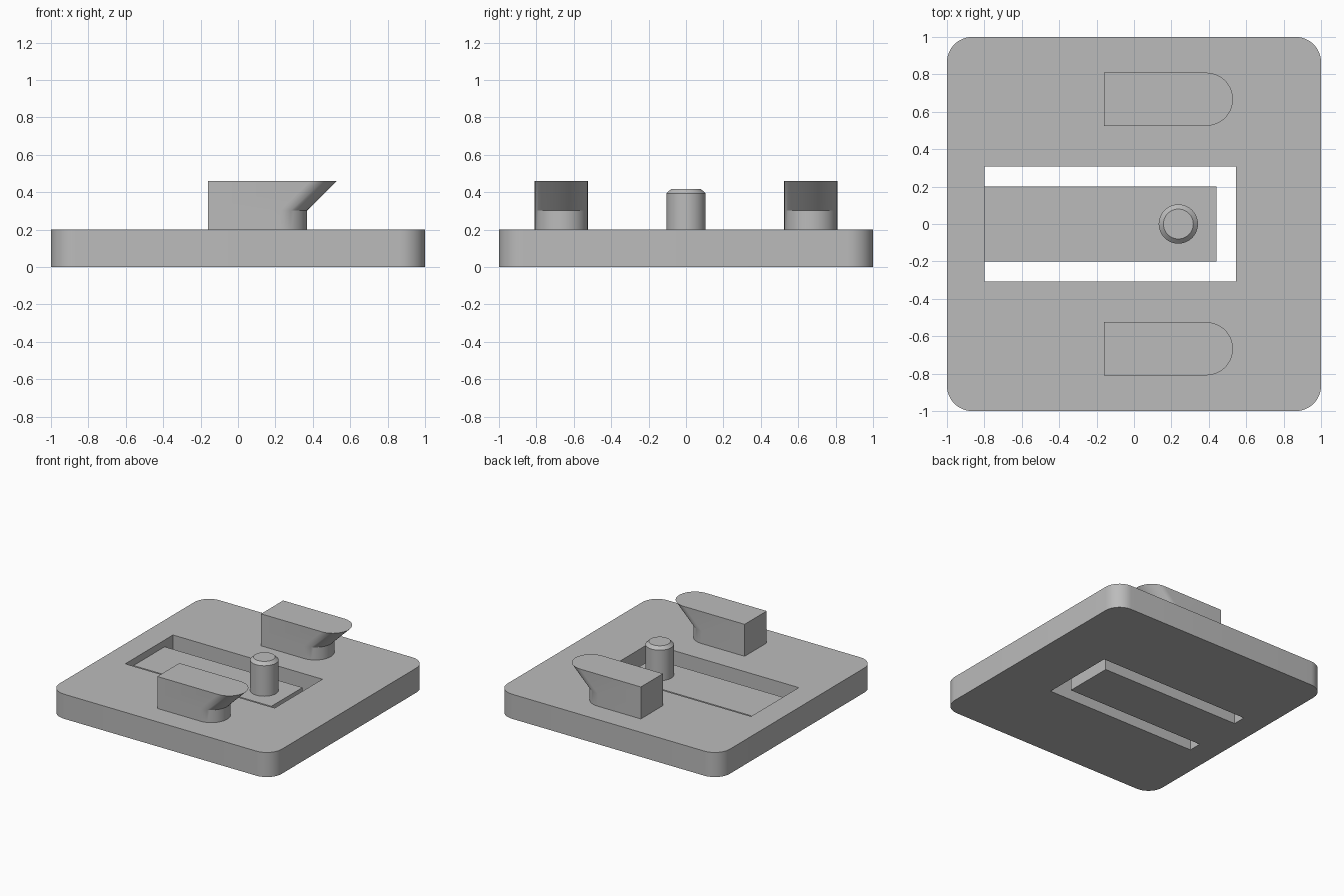
import bpy, bmesh, math

if "Cube" in bpy.data.objects:
    bpy.data.objects.remove(bpy.data.objects["Cube"])

grey = bpy.data.materials.new("plain grey")
grey.diffuse_color = (0.5, 0.5, 0.5, 1)
grey.use_nodes = True
grey.node_tree.nodes["Principled BSDF"].inputs["Base Color"].default_value = grey.diffuse_color


def arc(cx, cy, r, start, end, steps):
    """Points along an arc, angles in degrees."""
    return [(cx + r * math.cos(math.radians(start + (end - start) * i / steps)),
             cy + r * math.sin(math.radians(start + (end - start) * i / steps)))
            for i in range(steps + 1)]


def loft(name, sections, smooth=True):
    """Solid through stacked outlines, given as (z, counter-clockwise points)."""
    bm = bmesh.new()
    rings = [[bm.verts.new((x, y, z)) for x, y in pts] for z, pts in sections]
    n = len(rings[0])
    for low, high in zip(rings, rings[1:]):
        for i in range(n):
            j = (i + 1) % n
            bm.faces.new((low[i], low[j], high[j], high[i]))
    bm.faces.new(rings[0][::-1])
    bm.faces.new(rings[-1])
    mesh = bpy.data.meshes.new(name)
    bm.to_mesh(mesh)
    bm.free()
    mesh.materials.append(grey)
    obj = bpy.data.objects.new(name, mesh)
    bpy.context.collection.objects.link(obj)
    if smooth:
        shade(obj)
    return obj


def shade(obj):
    bpy.ops.object.select_all(action='DESELECT')
    obj.select_set(True)
    bpy.context.view_layer.objects.active = obj
    bpy.ops.object.shade_smooth_by_angle(angle=math.radians(20))


def rect(x0, x1, y):
    return [(x0, -y), (x1, -y), (x1, y), (x0, y)]


# Rounded base plate with a rectangular slot through it
R = 0.135
outline = []
for sx, sy, a in ((1, -1, -90), (1, 1, 0), (-1, 1, 90), (-1, -1, 180)):
    outline += arc(sx * (1 - R), sy * (1 - R), R, a, a + 90, 12)
plate = loft("base_plate", [(0, outline), (0.2, outline)], smooth=False)
slot = rect(-0.8, 0.545, 0.307)
cutter = loft("slot_cutter", [(-0.1, slot), (0.3, slot)], smooth=False)
cutter.hide_render = True
cut = plate.modifiers.new("slot", 'BOOLEAN')
cut.operation, cut.solver, cut.object = 'DIFFERENCE', 'EXACT', cutter
bpy.context.view_layer.objects.active = plate
bpy.ops.object.modifier_apply(modifier="slot")
bpy.data.objects.remove(cutter)
shade(plate)

# Thin spring tongue in the slot, joined at its left end
tongue = rect(-0.8, 0.44, 0.2)
loft("spring_tongue", [(0, tongue), (0.145, tongue)], smooth=False)

# Chamfered locating pin on the tongue
pin = [(z, arc(0.237, 0, r, 0, 360, 48)[:-1])
       for z, r in ((0.145, 0.105), (0.393, 0.105), (0.417, 0.08))]
loft("locating_pin", pin)

# Two hooks: straight foot, then a round nose sheared forward
W = 0.142
for name, y in (("front_hook", -0.667), ("back_hook", 0.667)):
    sections = [(z, [(-0.16, y + W), (-0.16, y - W)] + arc(c, y, W, -90, 90, 24))
                for z, c in ((0.2, 0.228), (0.303, 0.228), (0.46, 0.387))]
    loft(name, sections)
